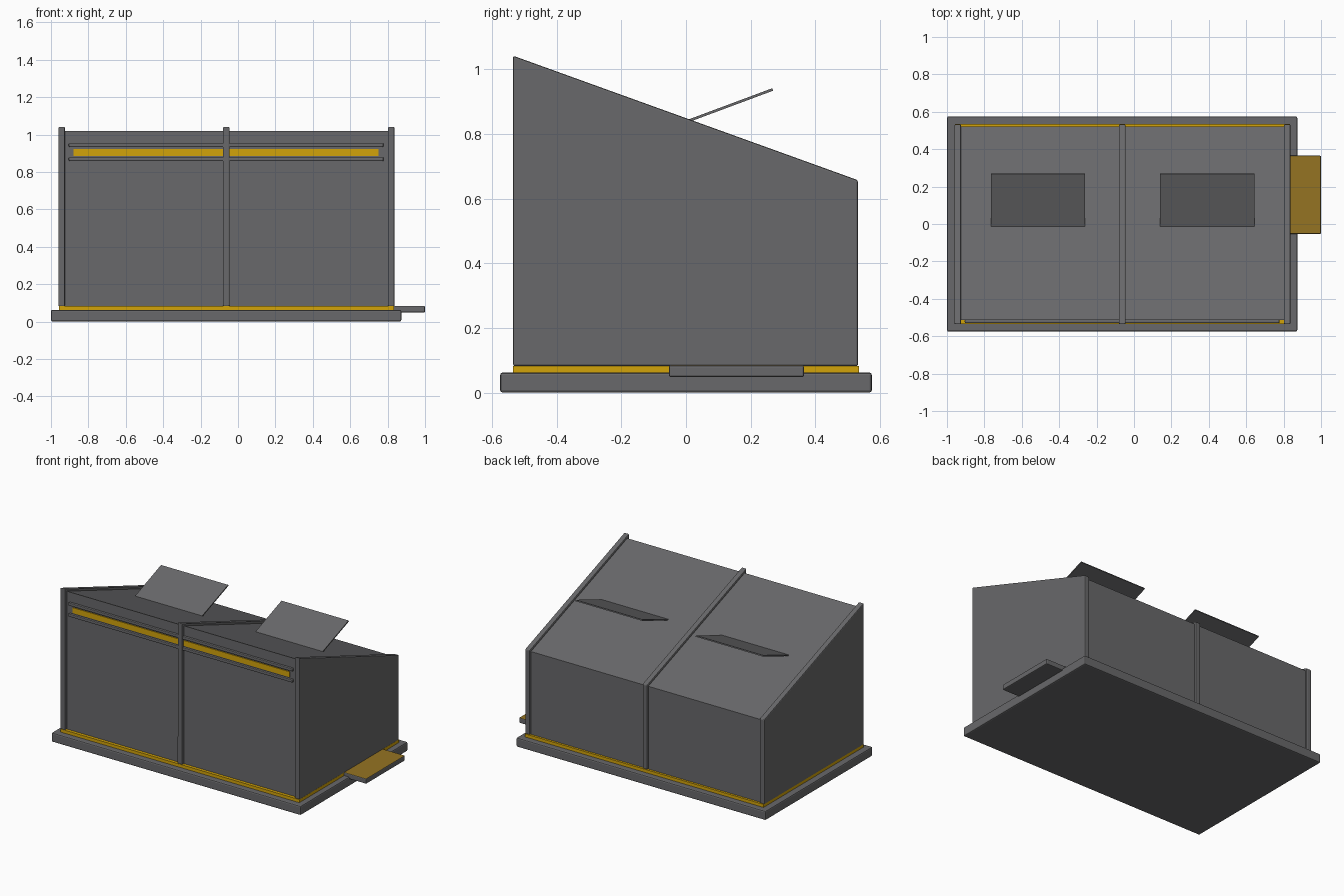
import bpy, bmesh, math
from mathutils import Matrix, Vector

if "Cube" in bpy.data.objects:
    bpy.data.objects.remove(bpy.data.objects["Cube"])


def material(name, rgb):
    m = bpy.data.materials.new(name)
    m.diffuse_color = (*rgb, 1)
    m.use_nodes = True
    m.node_tree.nodes["Principled BSDF"].inputs["Base Color"].default_value = m.diffuse_color
    return m


GREY = material("dark_grey", (0.14, 0.14, 0.145))
YELLOW = material("yellow", (0.65, 0.37, 0.003))
OCHRE = material("ochre", (0.30, 0.175, 0.016))


def finish(name, bm, mat, bevel=0.0, segments=2):
    if bevel:
        bmesh.ops.bevel(bm, geom=bm.edges[:], offset=bevel, segments=segments,
                        profile=0.5, affect='EDGES')
    bmesh.ops.recalc_face_normals(bm, faces=bm.faces[:])
    me = bpy.data.meshes.new(name)
    bm.to_mesh(me)
    bm.free()
    me.materials.append(mat)
    ob = bpy.data.objects.new(name, me)
    bpy.context.collection.objects.link(ob)
    return ob


def box(name, x, y, z, mat, bevel=0.0):
    bm = bmesh.new()
    size = Vector((x[1] - x[0], y[1] - y[0], z[1] - z[0]))
    mid = Vector((sum(x), sum(y), sum(z))) / 2
    bmesh.ops.create_cube(bm, size=1, matrix=Matrix.Translation(mid) @ Matrix.Diagonal((*size, 1)))
    return finish(name, bm, mat, bevel)


def slab(name, profile, x0, x1, mat, bevel=0.0):
    """Side profile (y, z) extruded along x."""
    bm = bmesh.new()
    f = bm.faces.new([bm.verts.new((x0, y, z)) for y, z in profile])
    ext = bmesh.ops.extrude_face_region(bm, geom=[f])
    verts = [v for v in ext["geom"] if isinstance(v, bmesh.types.BMVert)]
    bmesh.ops.translate(bm, verts=verts, vec=(x1 - x0, 0, 0))
    return finish(name, bm, mat, bevel)


# Base plate and yellow plinth strip
box("base_plate", (-1, 0.873), (-0.575, 0.575), (0, 0.062), GREY, 0.008)
box("plinth", (-0.957, 0.835), (-0.535, 0.535), (0.06, 0.083), YELLOW)

# Main body with sloping roof
slab("body", [(-0.514, 0.082), (0.52, 0.082), (0.52, 0.645), (-0.514, 1.019)],
     -0.94, 0.82, GREY)

# End walls and centre rib stand proud of the body
rib = [(-0.535, 0.082), (0.532, 0.082), (0.532, 0.657), (-0.535, 1.042)]
for name, x in (("left_wall", -0.943), ("centre_rib", -0.063), ("right_wall", 0.819)):
    slab(name, rib, x - 0.018, x + 0.018, GREY, 0.006)

# Front light strip between two rails
box("front_strip", (-0.88, 0.75), (-0.519, -0.51), (0.885, 0.922), YELLOW)
for name, z in (("lower_rail", 0.868), ("upper_rail", 0.943)):
    box(name, (-0.905, 0.778), (-0.53, -0.51), (z - 0.01, z + 0.01), GREY, 0.005)

# Open roof flaps
tilt = math.atan2(0.095, 0.255)
for name, x in (("left_flap", -0.513), ("right_flap", 0.392)):
    ob = box(name, (-0.252, 0.252), (0, 0.302), (-0.008, 0), GREY)
    ob.data.transform(Matrix.Translation((x, -0.016, 0.836)) @ Matrix.Rotation(tilt, 4, 'X'))

# Side step with an ochre top
step = box("side_step", (0.81, 1.0), (-0.053, 0.365), (0.048, 0.084), GREY, 0.006)
step.data.materials.append(OCHRE)
for p in step.data.polygons:
    if p.normal.z > 0.9:
        p.material_index = 1
